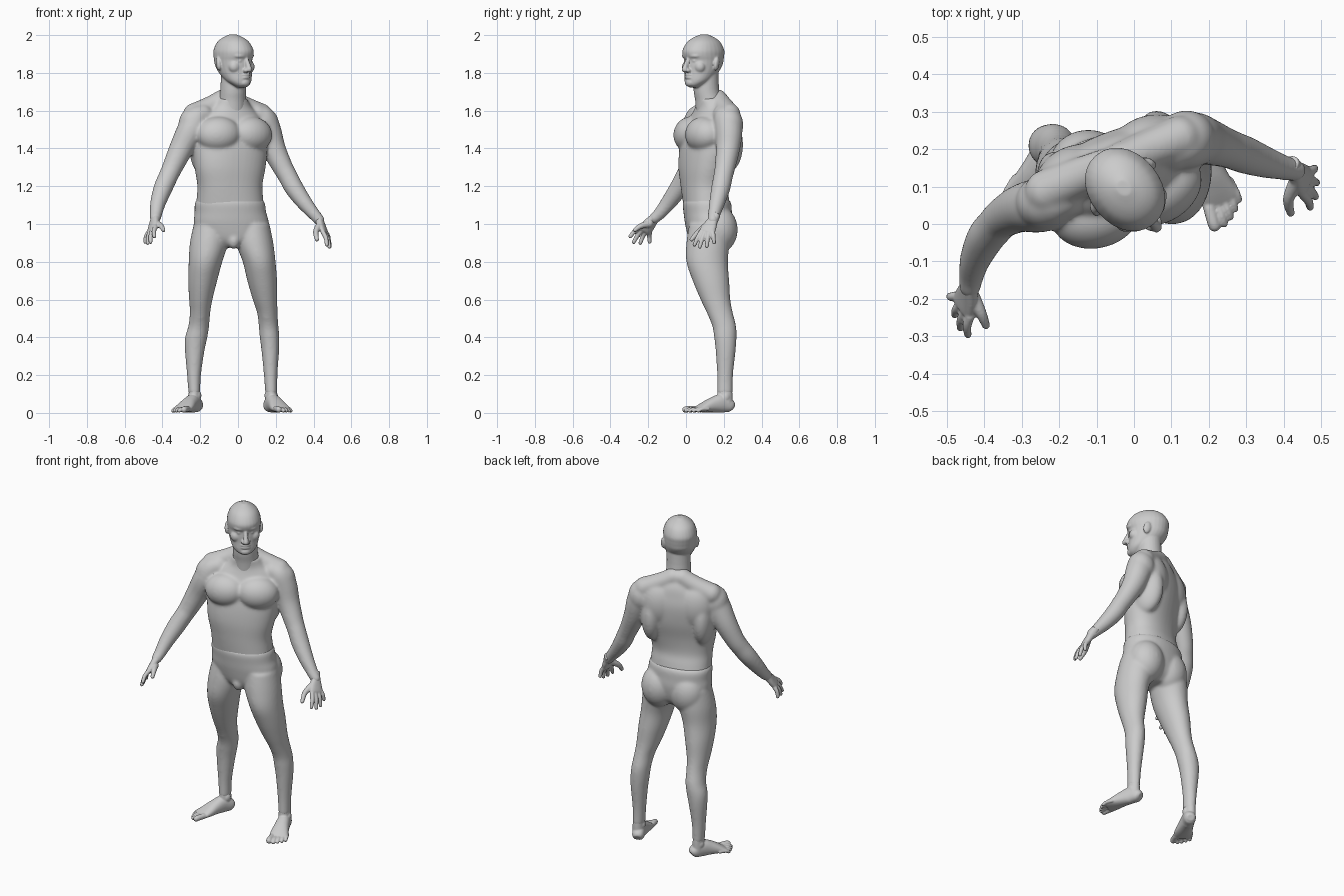
import bpy, bmesh, math
from mathutils import Vector, Matrix


def catmull(p0, p1, p2, p3, t):
    return [0.5 * (2 * b + (c - a) * t + (2 * a - 5 * b + 4 * c - d) * t * t
            + (3 * b - a - 3 * c + d) * t ** 3) for a, b, c, d in zip(p0, p1, p2, p3)]


def loft(bm, pts, flat=False, side=(1, 0, 0), p=2.0, n=28, steps=4):
    """Closed skin through stations (x, y, z, half width, half depth, yaw degrees)."""
    pts = [list(q) + [q[3], 0][len(q) - 4:] for q in pts]
    e = [pts[0]] + pts + [pts[-1]]
    path = [catmull(*e[i:i + 4], k / steps) for i in range(len(pts) - 1) for k in range(steps)]
    path.append(pts[-1])
    rings = []
    for i, q in enumerate(path):
        a, b = path[max(i - 1, 0)], path[min(i + 1, len(path) - 1)]
        t = Vector((0, 0, 1)) if flat else (Vector(b[:3]) - Vector(a[:3])).normalized()
        u = Matrix.Rotation(math.radians(q[5]), 3, 'Z') @ Vector(side)
        u = (u - t * u.dot(t)).normalized()
        v = t.cross(u)
        ring = []
        for k in range(n):
            c, s = math.cos(k * math.tau / n), math.sin(k * math.tau / n)
            c = math.copysign(abs(c) ** (2 / p), c)
            s = math.copysign(abs(s) ** (2 / p), s)
            ring.append(bm.verts.new(Vector(q[:3]) + u * c * q[3] + v * s * q[4]))
        rings.append(ring)
    for r, s in zip(rings, rings[1:]):
        for k in range(n):
            bm.faces.new((r[k], r[(k + 1) % n], s[(k + 1) % n], s[k]))
    bm.faces.new(rings[0][::-1])
    bm.faces.new(rings[-1])


def blob(bm, c, r, base=Matrix(), rot=(0, 0, 0)):
    m = base @ Matrix.Translation(c)
    for ang, ax in zip(rot, 'XYZ'):
        m = m @ Matrix.Rotation(math.radians(ang), 4, ax)
    bmesh.ops.create_uvsphere(bm, u_segments=24, v_segments=16, radius=1,
                              matrix=m @ Matrix.Diagonal((*r, 1)))


def rod(bm, pts, base=Matrix()):
    """Round ended limb through (x, y, z, radius) stations."""
    w = [(*(base @ Vector(q[:3])), q[3]) for q in pts]
    loft(bm, w, side=(0.83, 0.54, 0.11), n=16)
    for q in (w[0], w[-1]):
        blob(bm, q[:3], [q[3]] * 3)


def finish(bm, name, voxel, smooth):
    bmesh.ops.recalc_face_normals(bm, faces=bm.faces)
    me = bpy.data.meshes.new(name)
    bm.to_mesh(me)
    bm.free()
    ob = bpy.data.objects.new(name, me)
    bpy.context.collection.objects.link(ob)
    r = ob.modifiers.new("fuse", 'REMESH')
    r.mode, r.voxel_size, r.use_smooth_shade = 'VOXEL', voxel, True
    s = ob.modifiers.new("soften", 'SMOOTH')
    s.factor, s.iterations = 0.5, smooth


def frame(x, y, yaw):
    return Matrix.Translation((x, y, 0)) @ Matrix.Rotation(math.radians(yaw), 4, 'Z')


# Head, built facing -y and then turned
bm = bmesh.new()
loft(bm, [(0, y, z, a, b) for z, y, a, b in (
    (1.722, -.060, .022, .024), (1.735, -.060, .044, .042), (1.76, -.040, .068, .066),
    (1.80, -.013, .082, .091), (1.84, .002, .089, .107), (1.868, .006, .092, .110),
    (1.89, .003, .094, .117), (1.92, .003, .093, .119), (1.96, .005, .077, .097),
    (1.985, .006, .051, .065), (2.003, .008, .018, .022))], flat=True, p=2.1)
rod(bm, [(0, -.104, 1.872, .011), (0, -.116, 1.845, .013), (0, -.127, 1.818, .016)])
blob(bm, (0, -.092, 1.748), (.030, .022, .022))
for z, h in ((1.790, .009), (1.775, .010)):
    blob(bm, (0, -.098, z), (.029, .018, h))
for s in (-1, 1):
    blob(bm, (s * .034, -.090, 1.890), (.034, .019, .013), rot=(0, 0, s * 20))
    blob(bm, (s * .034, -.086, 1.864), (.015, .014, .011))
    blob(bm, (s * .048, -.064, 1.832), (.034, .030, .034))
    blob(bm, (s * .014, -.113, 1.813), (.012, .015, .011))
    blob(bm, (s * .094, .016, 1.848), (.012, .022, .036), rot=(-12, 0, s * 25))
bmesh.ops.transform(bm, matrix=frame(-.022, .09, 40), verts=bm.verts)
loft(bm, [(-.035, .135, 1.57, .082), (-.030, .122, 1.65, .073), (-.026, .108, 1.71, .068),
          (-.022, .105, 1.82, .067)], flat=True)
finish(bm, "head", .0045, 8)

# Upper body: rib cage turned to one side over the waist
bm = bmesh.new()
T = frame(-.045, .13, 22)
loft(bm, [(-.043, .112, 1.085, .182, .122, 6), (-.043, .102, 1.15, .176, .119, 11),
          (-.043, .093, 1.21, .175, .115, 15), (-.042, .096, 1.30, .193, .122, 20),
          (-.042, .112, 1.40, .204, .128, 22), (-.045, .127, 1.50, .198, .120, 22),
          (-.043, .138, 1.57, .165, .100, 22), (-.037, .142, 1.62, .110, .086, 22),
          (-.031, .128, 1.665, .078, .075, 22)], flat=True, p=2.25, n=40)
for s in (-1, 1):
    # Chest, flanks, shoulder blades, neck slopes
    blob(bm, (s * .095, -.080, 1.475), (.118, .086, .094), T, (-14, 0, s * 12))
    blob(bm, (s * .145, .020, 1.42), (.066, .105, .16), T)
    blob(bm, (s * .105, .048, 1.50), (.105, .074, .135), T)
    rod(bm, [(s * .025, .030, 1.662, .052), (s * .095, .032, 1.624, .054),
             (s * .19, .03, 1.58, .060)], T)
# Arms
blob(bm, (.140, .228, 1.525), (.078, .076, .092))
blob(bm, (-.240, .058, 1.525), (.076, .074, .092))
arms = {
    'left': [(.10, .20, 1.575, .060), (.130, .215, 1.555, .072), (.157, .226, 1.49, .074),
             (.188, .222, 1.40, .065), (.237, .206, 1.30, .055), (.265, .196, 1.25, .052),
             (.297, .184, 1.19, .051), (.350, .165, 1.115, .043), (.400, .150, 1.055, .034),
             (.430, .143, 1.02, .030)],
    'right': [(-.19, .075, 1.575, .060), (-.222, .062, 1.555, .070), (-.253, .050, 1.49, .074),
              (-.300, .042, 1.40, .065), (-.347, .018, 1.30, .055), (-.370, -.005, 1.25, .052),
              (-.397, -.038, 1.19, .051), (-.424, -.095, 1.11, .042),
              (-.434, -.140, 1.055, .034), (-.438, -.168, 1.03, .030)]}
for pts in arms.values():
    rod(bm, pts)
finish(bm, "upper_body", .0065, 24)


# Hands: wrist, index and little finger knuckles, four fingertips, thumb joints
def hand(name, wrist, index, little, tips, thumb):
    bm = bmesh.new()
    w, i, l = Vector(wrist), Vector(index), Vector(little)
    m = (i + l) / 2
    out = (m - w).normalized()
    loft(bm, [(*(w - out * .04), .025, .023), (*w, .027, .022), (*w.lerp(m, .5), .037, .019),
              (*m, .042, .016), (*(m + out * .010), .036, .011)],
         side=(l - i).normalized(), p=2.4)
    bow = out.cross(l - i).normalized() * .006
    for k, t in enumerate(tips):
        b = i.lerp(l, k / 3)
        mid = b.lerp(Vector(t), .5) + bow * (1 if bow.x * w.x > 0 else -1)
        rod(bm, [(*b, .013), (*mid, .012), (*t, .010)])
    rod(bm, [(*q, r) for q, r in zip(thumb, (.020, .015, .011))])
    finish(bm, name, .004, 3)


hand("left_hand", (.430, .143, 1.02), (.450, .080, .957), (.462, .142, .960),
     [(.470, .045, .890), (.484, .073, .879), (.487, .110, .882), (.482, .149, .902)],
     [(.432, .112, .993), (.412, .066, .958), (.418, .030, .918)])
hand("right_hand", (-.438, -.168, 1.03), (-.438, -.247, .982), (-.472, -.192, .956),
     [(-.443, -.295, .934), (-.463, -.277, .904), (-.478, -.242, .899), (-.491, -.193, .905)],
     [(-.430, -.195, 1.00), (-.408, -.238, .990), (-.395, -.270, .968)])

# Lower body: pelvis and seat
bm = bmesh.new()
loft(bm, [(-.033, .115, .875, .08, .065), (-.035, .120, .92, .165, .105),
          (-.035, .120, 1.0, .198, .124, 4), (-.040, .115, 1.06, .190, .127, 5),
          (-.043, .111, 1.105, .187, .128, 6), (-.043, .108, 1.128, .178, .120, 8)],
     flat=True, p=2.15, n=40)
blob(bm, (-.122, .156, .970), (.105, .096, .125))
blob(bm, (.058, .172, .970), (.105, .102, .125))
blob(bm, (-.022, .040, .912), (.034, .036, .045))
# Legs: thighs, knees and calves
depth = ((1.0, .122, .105), (.9, .116, .114), (.8, .112, .110), (.7, .132, .097),
         (.6, .156, .079), (.53, .179, .069), (.46, .202, .063), (.4, .208, .059),
         (.33, .210, .053), (.2, .207, .042), (.1, .206, .041), (.05, .207, .040))
widths = {
    1: ((.075, .092), (.088, .099), (.112, .087), (.128, .079), (.143, .065), (.155, .054),
        (.162, .052), (.167, .052), (.171, .047), (.173, .036), (.176, .032), (.177, .034)),
    -1: ((-.142, .092), (-.154, .101), (-.172, .089), (-.187, .077), (-.197, .062),
         (-.201, .054), (-.208, .055), (-.221, .059), (-.229, .052), (-.233, .037),
         (-.231, .031), (-.230, .033))}
legs = {s: [(x, y, z, a, b) for (x, a), (z, y, b) in zip(w, depth)] for s, w in widths.items()}
for s, pts in legs.items():
    loft(bm, pts[:-1], flat=True)
    blob(bm, (pts[5][0], .147, .535), (.038, .032, .055))
finish(bm, "legs", .0065, 18)

# Feet with ankles and toes
toes = ((-.036, -.226, .0165), (-.010, -.224, .0105), (.011, -.212, .010),
        (.031, -.196, .0095), (.049, -.176, .0095))
for s, pts in legs.items():
    bm = bmesh.new()
    x, y, z, a, b = pts[-2]
    loft(bm, [(pts[-3][0], .207, .155, .028, .034), (x, y, z, a - .001, b - .001), pts[-1]],
         flat=True)
    F = frame(pts[-1][0], .205, 20 if s > 0 else -25)
    foot = [(-.003, .047, .028, .020, .018), (-.002, .032, .036, .033, .034),
            (0, -.015, .050, .037, .049), (0, -.065, .043, .042, .041),
            (0, -.115, .030, .050, .028), (.003, -.150, .020, .052, .017),
            (.005, -.166, .015, .046, .011)]
    loft(bm, [(*(F @ Vector((s * q[0], q[1], q[2]))), q[3], q[4]) for q in foot],
         side=F.to_3x3() @ Vector((1, 0, 0)), p=2.2)
    for x, y, r in toes:
        rod(bm, [(s * x * .92, y + .065, .021, r), (s * x, y + .03, .020, r),
                 (s * x, y + r, r + .001, r)], F)
    for q, z in ((-.026, .092), (.026, .082)):
        blob(bm, (q * s, 0, z), (.011, .020, .022), F)
    finish(bm, "left_foot" if s > 0 else "right_foot", .0042, 4)
